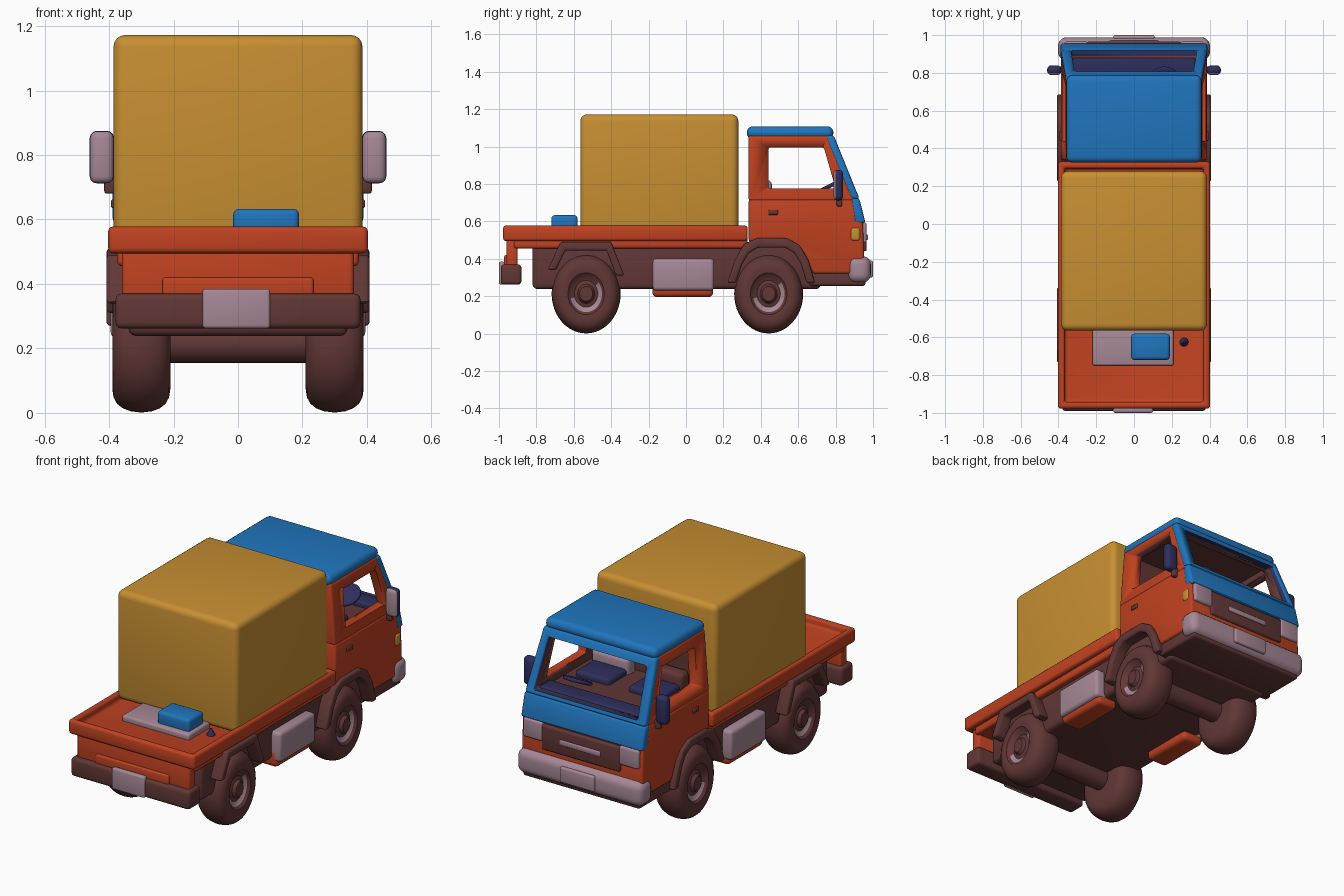
import bpy, bmesh, math
from mathutils import Vector, Matrix

if "Cube" in bpy.data.objects:
    bpy.data.objects.remove(bpy.data.objects["Cube"])

def material(name, rgb):
    m = bpy.data.materials.new(name)
    m.diffuse_color = (*rgb, 1)
    m.use_nodes = True
    m.node_tree.nodes["Principled BSDF"].inputs["Base Color"].default_value = m.diffuse_color
    return m

GOLD = material("gold", (0.575, 0.275, 0.032))
ORANGE = material("orange red", (0.53, 0.054, 0.015))
BLUE = material("blue", (0.014, 0.178, 0.51))
BROWN = material("dark brown", (0.118, 0.038, 0.036))
MAUVE = material("pale mauve", (0.381, 0.246, 0.305))
NAVY = material("navy", (0.027, 0.027, 0.107))

def finish(bm, name, mats, bevel=0.0, seg=3, rule=None):
    """Bevel hard edges, make the object, shade it and colour faces by rule."""
    bmesh.ops.recalc_face_normals(bm, faces=bm.faces)
    if bevel:
        edges = [e for e in bm.edges if e.calc_face_angle(0) > 0.5]
        bmesh.ops.bevel(bm, geom=edges, offset=bevel, segments=seg, profile=0.5,
                        affect='EDGES', clamp_overlap=True)
    me = bpy.data.meshes.new(name)
    bm.to_mesh(me)
    bm.free()
    ob = bpy.data.objects.new(name, me)
    bpy.context.collection.objects.link(ob)
    for m in (mats if isinstance(mats, tuple) else (mats,)):
        me.materials.append(m)
    if rule:
        for p in me.polygons:
            p.material_index = rule(p)
    bpy.ops.object.select_all(action='DESELECT')
    ob.select_set(True)
    bpy.context.view_layer.objects.active = ob
    bpy.ops.object.shade_smooth_by_angle(angle=math.radians(35))
    return ob

def box(name, x, y, z, mats, bevel=0.012, seg=3, rule=None, tray=None):
    bm = bmesh.new()
    bmesh.ops.create_cube(bm, size=1)
    for v in bm.verts:
        v.co = [a + (b - a) * (c + 0.5) for (a, b), c in zip((x, y, z), v.co)]
    if tray:  # sink the top face inside a rim
        top = max(bm.faces, key=lambda f: f.calc_center_median().z)
        bmesh.ops.inset_region(bm, faces=[top], thickness=tray[0])
        ret = bmesh.ops.extrude_face_region(bm, geom=[top])
        for v in [g for g in ret["geom"] if isinstance(g, bmesh.types.BMVert)]:
            v.co.z -= tray[1]
        bmesh.ops.delete(bm, geom=[top], context='FACES')
    return finish(bm, name, mats, bevel, seg, rule)

def profile(name, pts, x0, x1, mats, bevel=0.0, taper=0.0, seg=3):
    """Extrude a (y, z) outline along x, narrowing upward above z 0.72."""
    bm = bmesh.new()
    a, b = [[bm.verts.new((x * (1 - taper * (z - 0.72) / 0.34), y, z)) for y, z in pts]
            for x in (x0, x1)]
    bm.faces.new(a)
    bm.faces.new(b[::-1])
    n = len(pts)
    for i in range(n):
        j = (i + 1) % n
        bm.faces.new((a[i], b[i], b[j], a[j]))
    return finish(bm, name, mats, bevel, seg)

def lathe(name, pts, y, z, mats, sy=1.0, n=48, rule=None):
    """Spin (radius, x) points around the x axis."""
    bm = bmesh.new()
    rings = []
    for r, x in pts:
        rings.append([bm.verts.new((x, y + sy * r * math.cos(t), z + r * math.sin(t)))
                      for t in (2 * math.pi * k / n for k in range(n))])
    for a, b in zip(rings, rings[1:]):
        for k in range(n):
            bm.faces.new((a[k], a[(k + 1) % n], b[(k + 1) % n], b[k]))
    bm.faces.new(rings[0])
    bm.faces.new(rings[-1])
    return finish(bm, name, mats, rule=rule)

def cut(ob, *cutters):
    bpy.context.view_layer.objects.active = ob
    for c in cutters:
        m = ob.modifiers.new("cut", 'BOOLEAN')
        m.operation, m.solver, m.object = 'DIFFERENCE', 'EXACT', c
        bpy.ops.object.modifier_apply(modifier=m.name)

def sx(s, a, b):
    return (a, b) if s > 0 else (-b, -a)

# cargo and bed
box("cargo_box", (-0.386, 0.386), (-0.565, 0.28), (0.54, 1.172), GOLD, 0.035, 4)
box("bed_tray", (-0.403, 0.403), (-0.978, 0.33), (0.495, 0.578), ORANGE, 0.016, tray=(0.05, 0.045))
box("bed_lower_lip", (-0.375, 0.375), (-0.92, 0.33), (0.455, 0.51), ORANGE, 0.015)
box("bed_mat", (-0.22, 0.21), (-0.75, -0.55), (0.52, 0.565), MAUVE)
box("toolbox", (-0.015, 0.19), (-0.72, -0.58), (0.55, 0.633), BLUE, 0.018)
bm = bmesh.new()
bmesh.ops.create_cone(bm, cap_ends=True, segments=12, radius1=0.025, radius2=0.006, depth=0.04,
                      matrix=Matrix.Translation((0.265, -0.625, 0.55)))
finish(bm, "small_cone", NAVY)

# tail
box("tail_panel", (-0.36, 0.36), (-0.96, -0.90), (0.34, 0.51), ORANGE, 0.015)
box("tail_trim", (-0.235, 0.235), (-0.972, -0.94), (0.35, 0.42), ORANGE, 0.01)
box("rear_bumper", (-0.38, 0.38), (-0.99, -0.88), (0.262, 0.37), BROWN, 0.018)
box("rear_plate", (-0.11, 0.10), (-1.0, -0.97), (0.262, 0.385), MAUVE, 0.01)

# chassis
box("chassis", (-0.34, 0.34), (-0.82, 0.72), (0.238, 0.48), BROWN, 0.025)
box("cab_floor_pan", (-0.375, 0.375), (0.66, 0.96), (0.255, 0.33), BROWN, 0.015)

# wheels, axles, arches and side tanks
tyre = [(0.004, 0.385), (0.04, 0.385), (0.052, 0.368), (0.072, 0.362), (0.098, 0.372),
        (0.112, 0.386), (0.14, 0.39), (0.165, 0.386), (0.185, 0.375), (0.199, 0.357),
        (0.208, 0.333), (0.212, 0.30), (0.208, 0.267), (0.199, 0.243), (0.185, 0.225),
        (0.165, 0.214), (0.14, 0.21), (0.004, 0.21)]

def rim_rule(cy):
    def rule(p):  # pale arc on the rim
        c = p.center
        r = math.hypot((c.y - cy) / 0.88, c.z - 0.213)
        return int(0.074 < r < 0.098 and abs(c.x) > 0.35 and c.z - 0.213 < 0.6 * (c.y - cy) + 0.02)
    return rule

rear_out = [(-0.74, 0.34), (-0.67, 0.49), (-0.40, 0.49), (-0.33, 0.31)]
rear_in = [(-0.375, 0.31), (-0.425, 0.445), (-0.645, 0.445), (-0.695, 0.34)]
front_out = [(0.22, 0.27), (0.26, 0.39), (0.31, 0.48), (0.38, 0.51), (0.54, 0.51),
             (0.61, 0.47), (0.655, 0.39), (0.69, 0.27)]
front_in = [(0.645, 0.27), (0.615, 0.37), (0.58, 0.43), (0.53, 0.46), (0.385, 0.46),
            (0.335, 0.43), (0.30, 0.37), (0.265, 0.27)]
for s, side in ((1, "right"), (-1, "left")):
    for cy, end in ((-0.534, "rear"), (0.442, "front")):
        lathe(f"{end}_{side}_wheel", [(r, s * x) for r, x in tyre], cy, 0.213,
              (BROWN, MAUVE), 0.87, rule=rim_rule(cy))
    profile(f"rear_{side}_arch", rear_out + rear_in, *sx(s, 0.30, 0.408), BROWN, 0.012)
    profile(f"front_{side}_arch", front_out + front_in, *sx(s, 0.30, 0.408), BROWN, 0.012)
    box(f"{side}_tank_base", sx(s, 0.24, 0.375), (-0.18, 0.145), (0.195, 0.30), ORANGE, 0.025)
    box(f"{side}_tank", sx(s, 0.28, 0.395), (-0.178, 0.15), (0.23, 0.402), MAUVE, 0.02)
for cy, end in ((-0.534, "rear"), (0.442, "front")):
    lathe(f"{end}_axle", [(0.06, -0.25), (0.06, 0.25)], cy, 0.215, BROWN, n=24)

# cab: solid lower part and hollow upper part with open windows
profile("cab_lower", [(0.335, 0.49), (0.335, 0.72), (0.90, 0.72), (0.945, 0.60), (0.957, 0.32),
                      (0.68, 0.32), (0.63, 0.43), (0.55, 0.49)], -0.387, 0.387, ORANGE, 0.015)
upper = profile("cab_upper", [(0.335, 0.71), (0.335, 1.06), (0.76, 1.06), (0.904, 0.71)],
                -0.385, 0.385, (ORANGE, BROWN), 0.012, 0.07)
frame = profile("windscreen_frame", [(0.74, 1.06), (0.79, 1.06), (0.928, 0.72), (0.88, 0.72)],
                -0.387, 0.387, (BLUE, NAVY), 0.015, 0.07)
cavity = profile("cavity_cutter", [(0.375, 0.6), (0.375, 1.03), (0.73, 1.03), (0.91, 0.6)],
                 -0.335, 0.335, BROWN, 0, 0.07)
window = profile("window_cutter", [(0.44, 0.775), (0.44, 0.995), (0.737, 0.995), (0.80, 0.775)],
                 -0.6, 0.6, ORANGE, 0.012)
screen = profile("screen_cutter", [(0.6, 0.745), (0.6, 1.015), (1.1, 1.015), (1.1, 0.745)],
                 -0.335, 0.335, BLUE, 0.012, 0.07)
cut(upper, cavity, window, screen)
cut(frame, screen)
mid = Vector((0, 0.58, 0.88))
for p in upper.data.polygons:  # lining faces look inward
    p.material_index = int(p.normal.dot(p.center - mid) < 0 and abs(p.center.x) < 0.335)
hole = Vector((0, 0.84, 0.88))
for p in frame.data.polygons:  # dark seal around the opening
    d = p.center - hole
    p.material_index = int(p.normal.dot(d) < -0.02 and abs(p.center.x) < 0.34
                           and 0.74 < p.center.z < 1.02)
for c in (cavity, window, screen):
    bpy.data.objects.remove(c)
profile("cowl", [(0.88, 0.725), (0.926, 0.725), (0.96, 0.59), (0.90, 0.59)],
        -0.389, 0.389, BLUE, 0.015)
box("roof", (-0.358, 0.358), (0.325, 0.788), (1.04, 1.108), BLUE, 0.032, 4)

# cab interior
box("cab_floor", (-0.33, 0.33), (0.37, 0.88), (0.70, 0.727), BROWN, 0)
box("dashboard", (-0.325, 0.325), (0.78, 0.88), (0.71, 0.757), NAVY, 0.012)
for s, side, col in ((1, "right", MAUVE), (-1, "left", BROWN)):
    box(f"{side}_seat_back", sx(s, 0.05, 0.29), (0.375, 0.46), (0.70, 0.82), col, 0.025)
    box(f"{side}_seat_cushion", sx(s, 0.06, 0.28), (0.44, 0.62), (0.70, 0.76), NAVY, 0.02)
bm = bmesh.new()
bmesh.ops.create_cone(bm, cap_ends=True, segments=24, radius1=0.08, radius2=0.08, depth=0.02,
                      matrix=Matrix.Translation((0.16, 0.76, 0.785)) @ Matrix.Rotation(0.45, 4, 'X'))
finish(bm, "steering_wheel", NAVY, 0.008)

# cab front
box("grille", (-0.25, 0.25), (0.90, 0.966), (0.44, 0.585), BROWN, 0.012)
box("grille_bar", (-0.13, 0.13), (0.95, 0.973), (0.50, 0.53), MAUVE, 0.006)
box("front_bumper", (-0.402, 0.402), (0.865, 0.988), (0.272, 0.415), MAUVE, 0.045, 5)
box("front_plate", (-0.11, 0.11), (0.97, 1.0), (0.30, 0.39), MAUVE, 0.01)
box("corner_lamp", (0.36, 0.394), (0.88, 0.932), (0.495, 0.568), GOLD, 0.015)

# headlamps, mirrors and handles
for s, side in ((1, "right"), (-1, "left")):
    box(f"{side}_headlamp", sx(s, 0.245, 0.37), (0.91, 0.966), (0.485, 0.595), MAUVE, 0.012)
    box(f"{side}_door_handle", sx(s, 0.37, 0.394), (0.44, 0.492), (0.635, 0.662), BROWN, 0.006)
    box(f"{side}_mirror", sx(s, 0.385, 0.46), (0.788, 0.84), (0.712, 0.875), (NAVY, MAUVE), 0.022,
        rule=lambda p: int(p.normal.y < -0.3))
    box(f"{side}_mirror_arm", sx(s, 0.37, 0.415), (0.805, 0.835), (0.68, 0.735), BROWN, 0.008)
